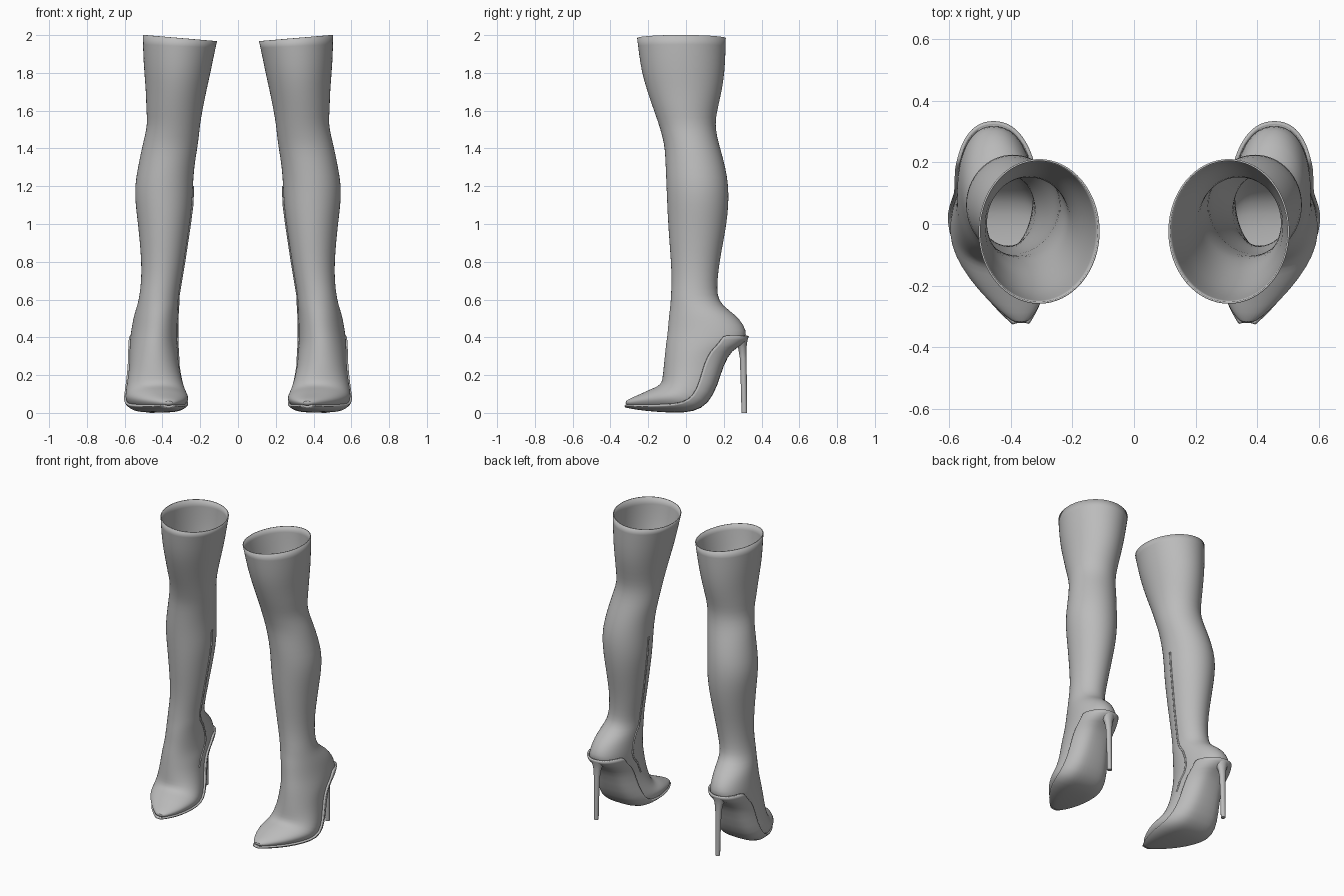
import bpy, bmesh, math
from mathutils import Vector

if "Cube" in bpy.data.objects:
    bpy.data.objects.remove(bpy.data.objects["Cube"])

N = 32  # points around each ring
leather = bpy.data.materials.new("grey leather")
leather.diffuse_color = (0.5, 0.5, 0.5, 1)
leather.use_nodes = True
leather.node_tree.nodes["Principled BSDF"].inputs["Base Color"].default_value = leather.diffuse_color

# Leg rings: height, front y, back y, inner x, outer x
LEG = [
    (1.984, -.26, .212, .11, .505), (1.9, -.25, .21, .125, .503),
    (1.8, -.235, .205, .145, .497), (1.7, -.205, .19, .168, .488),
    (1.6, -.17, .165, .188, .486), (1.53, -.145, .155, .20, .48),
    (1.46, -.125, .165, .207, .495), (1.4, -.112, .182, .215, .51),
    (1.3, -.108, .21, .232, .53), (1.2, -.104, .226, .238, .548),
    (1.1, -.10, .226, .242, .543), (1.0, -.095, .215, .255, .53),
    (.9, -.088, .197, .27, .52), (.8, -.08, .178, .285, .512),
    (.7, -.076, .166, .302, .512), (.62, -.08, .165, .315, .522),
]
# Foot rings: front y, z, back y, z, front x, back x, half width, squareness at the sole
FOOT = [
    (-.083, .57, .19, .57, .42, .43, .108, 1), (-.09, .52, .262, .52, .425, .445, .115, 1),
    (-.095, .46, .308, .465, .43, .452, .12, 1), (-.10, .41, .325, .41, .435, .455, .124, .9),
    (-.107, .36, .30, .372, .44, .455, .126, .75), (-.113, .30, .235, .342, .44, .452, .128, .65),
    (-.118, .25, .188, .26, .44, .45, .13, .6), (-.123, .20, .158, .15, .435, .447, .143, .55),
    (-.128, .16, .11, .055, .43, .443, .16, .5), (-.15, .14, .04, .016, .42, .438, .167, .5),
    (-.19, .125, -.06, .012, .405, .425, .152, .5), (-.24, .10, -.17, .018, .39, .402, .115, .5),
    (-.29, .08, -.26, .028, .375, .38, .066, .55), (-.325, .06, -.318, .04, .366, .367, .022, .7),
]


def ring(front, back, half, square):
    pts = []
    for i in range(N):
        a = 2 * math.pi * i / N
        p = front.lerp(back, (1 - math.cos(a)) / 2)
        s = math.sin(a)
        power = square if math.cos(a) < 0 else 1
        p.x += math.copysign(abs(s) ** power, s) * half
        pts.append(p)
    return pts


rings = []
for z, fy, by, xi, xo in LEG:
    cx = (xi + xo) / 2
    r = ring(Vector((cx, fy, z)), Vector((cx, by, z)), (xo - xi) / 2, 1)
    if z > 1.95:  # slanted rim
        for p in r:
            p.z += .085 * (p.x - cx)
    rings.append(r)
for fy, fz, by, bz, fx, bx, h, q in FOOT:
    rings.append(ring(Vector((fx, fy, fz)), Vector((bx, by, bz)), h, q))


def loft(name, rows, closed, cap=False, caps=False):
    bm = bmesh.new()
    grid = [[bm.verts.new(p) for p in r] for r in rows]
    n = len(rows[0])
    for a, b in zip(grid, grid[1:]):
        for i in range(n if closed else n - 1):
            j = (i + 1) % n
            bm.faces.new((a[i], b[i], b[j], a[j]))
    if cap or caps:
        bm.faces.new(grid[-1])
    if caps:
        bm.faces.new(grid[0])
    bmesh.ops.recalc_face_normals(bm, faces=bm.faces)
    me = bpy.data.meshes.new(name)
    bm.to_mesh(me)
    bm.free()
    ob = bpy.data.objects.new(name, me)
    bpy.context.collection.objects.link(ob)
    me.materials.append(leather)
    return ob


def finish(ob, angle, subdiv=0, thick=0, offset=-1):
    bpy.ops.object.select_all(action='DESELECT')
    ob.select_set(True)
    bpy.context.view_layer.objects.active = ob
    bpy.ops.object.shade_smooth_by_angle(angle=math.radians(angle))
    if subdiv:
        m = ob.modifiers.new("smooth", 'SUBSURF')
        m.levels = m.render_levels = subdiv
    if thick:
        m = ob.modifiers.new("wall", 'SOLIDIFY')
        m.thickness, m.offset = thick, offset
    ob.modifiers.new("pair", 'MIRROR').use_clip = False


# Boot upper: shaft, ankle and pointed foot
finish(loft("boot_upper", rings, True, cap=True), 60, 1, .006)

# Sole: thin plate hugging the underside from heel seat to toe
first = len(LEG) + 3
k = N // 2 - 6
sole_rows = [r[k:N - k + 1] for r in rings[first:]]
sole = loft("sole", sole_rows, False)
if sum(p.normal.z for p in sole.data.polygons) > 0:
    sole.data.flip_normals()
finish(sole, 40, 1, .012, 1)

# Stiletto heel: flared at the seat, thin and straight to the ground
HEEL = [(.405, .275, .055, .06), (.375, .288, .036, .042), (.345, .298, .022, .028),
        (.29, .303, .018, .02), (.15, .306, .016, .016), (0, .309, .015, .014)]
heel_rows = [[Vector((.455 + rx * math.cos(t * math.pi / 8), y + ry * math.sin(t * math.pi / 8), z))
              for t in range(16)] for z, y, ry, rx in HEEL]
finish(loft("stiletto_heel", heel_rows, True, caps=True), 50)

# Zip ridge running down the inner side of the leg
curve = bpy.data.curves.new("zip_ridge", 'CURVE')
curve.dimensions = '3D'
curve.bevel_depth = .006
curve.bevel_resolution = 1
path = [r[3 * N // 4] for r in rings[9:len(LEG) + 7]]
sp = curve.splines.new('POLY')
sp.points.add(len(path) - 1)
for q, p in zip(sp.points, path):
    q.co = (*p, 1)
curve.materials.append(leather)
zip_ridge = bpy.data.objects.new("zip_ridge", curve)
bpy.context.collection.objects.link(zip_ridge)
zip_ridge.modifiers.new("pair", 'MIRROR')
